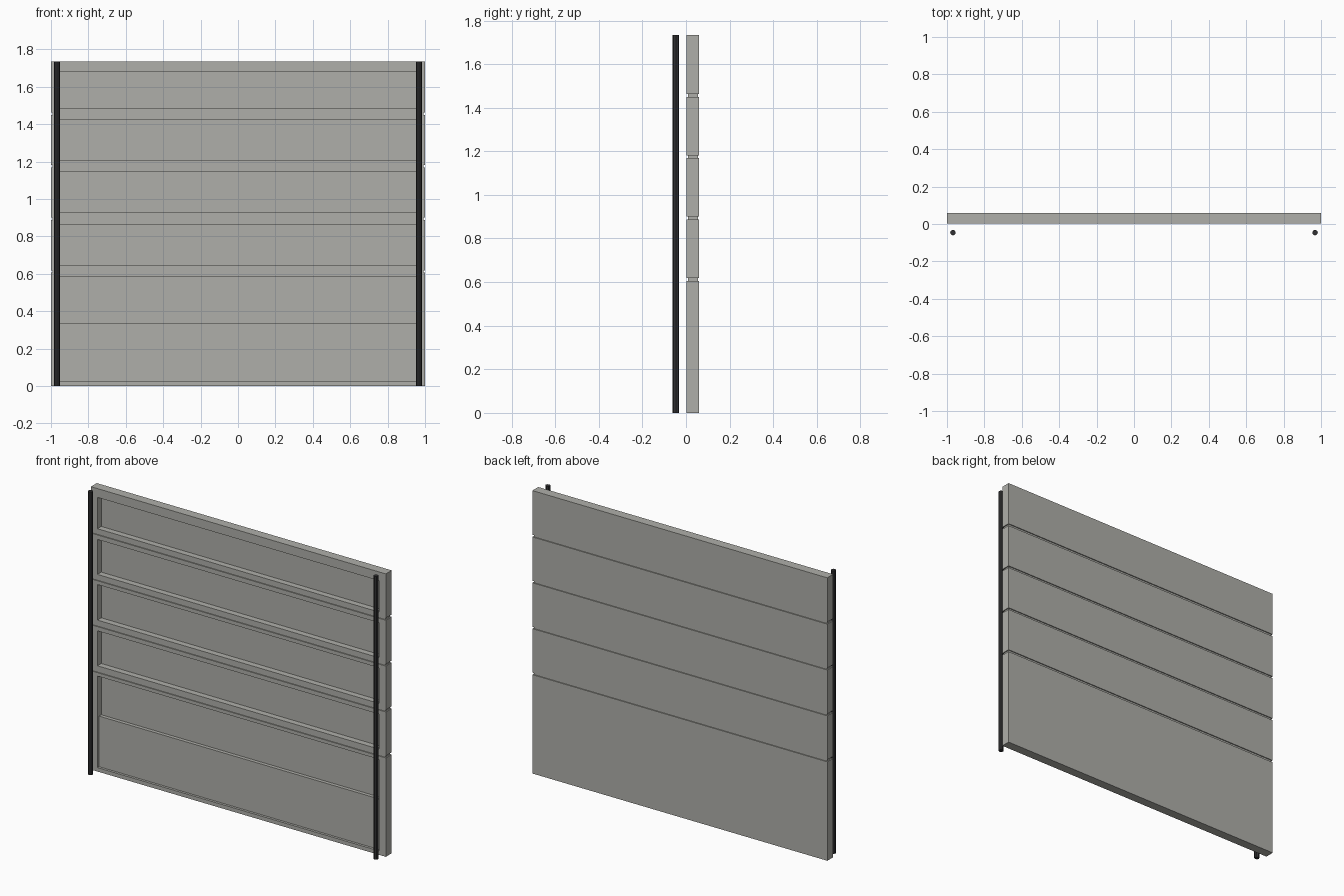
import bpy, bmesh

if "Cube" in bpy.data.objects:
    bpy.data.objects.remove(bpy.data.objects["Cube"])

FRONT, BACK = 0.003, 0.06      # door faces in y
HALF, INNER = 1.0, 0.955       # door half width, recess half width
DEEP, SHALLOW = 0.04, 0.018    # recess floor positions in y


def material(name, rgb):
    m = bpy.data.materials.new(name)
    m.diffuse_color = (*rgb, 1)
    m.use_nodes = True
    m.node_tree.nodes["Principled BSDF"].inputs["Base Color"].default_value = m.diffuse_color
    return m


grey = material("door_grey", (0.43, 0.43, 0.40))
dark = material("dark_metal", (0.03, 0.03, 0.032))


def finish(name, bm, mat):
    bmesh.ops.recalc_face_normals(bm, faces=bm.faces)
    me = bpy.data.meshes.new(name)
    bm.to_mesh(me)
    bm.free()
    ob = bpy.data.objects.new(name, me)
    bpy.context.collection.objects.link(ob)
    me.materials.append(mat)
    return ob


def panel(name, z0, z1, recess):
    """Slab from z0 to z1 whose front is hollowed along the (z, y) recess profile."""
    bm = bmesh.new()
    corners = [(-HALF, z0), (HALF, z0), (HALF, z1), (-HALF, z1)]
    f = [bm.verts.new((x, FRONT, z)) for x, z in corners]
    b = [bm.verts.new((x, BACK, z)) for x, z in corners]
    left = [bm.verts.new((-INNER, y, z)) for z, y in recess]
    right = [bm.verts.new((INNER, y, z)) for z, y in recess]
    inner = [left[0], right[0], right[-1], left[-1]]
    bm.faces.new(b)
    for i in range(4):
        j = (i + 1) % 4
        bm.faces.new((f[i], f[j], b[j], b[i]))
        bm.faces.new((f[i], f[j], inner[j], inner[i]))
    for i in range(len(recess) - 1):
        bm.faces.new((left[i], left[i + 1], right[i + 1], right[i]))
    bm.faces.new(left)
    bm.faces.new(right)
    return finish(name, bm, grey)


def simple(lo, hi):
    return [(lo, FRONT), (lo, DEEP), (hi, DEEP), (hi, FRONT)]


# Door sections, bottom one with a stepped recess
panel("bottom_panel", 0, 0.606,
      [(0.024, FRONT), (0.024, SHALLOW), (0.334, SHALLOW), (0.334, DEEP),
       (0.585, DEEP), (0.585, FRONT)])
sections = [(0.619, 0.888, 0.648, 0.862), (0.900, 1.169, 0.928, 1.146),
            (1.181, 1.450, 1.208, 1.422), (1.463, 1.734, 1.488, 1.68)]
for n, (z0, z1, lo, hi) in enumerate(sections, 1):
    panel(f"panel_{n}", z0, z1, simple(lo, hi))

# Joint strips set back inside the gaps
tops = [0.606] + [s[1] for s in sections[:-1]]
for n, (lo, s) in enumerate(zip(tops, sections), 1):
    bm = bmesh.new()
    bmesh.ops.create_cube(bm, size=1)
    for v in bm.verts:
        v.co = (v.co.x * 1.986, 0.0315 + v.co.y * 0.045,
                (lo + s[0]) / 2 + v.co.z * (s[0] - lo))
    finish(f"joint_strip_{n}", bm, grey)

# Upright guide rods
for side, x in (("left", -0.968), ("right", 0.968)):
    bm = bmesh.new()
    bmesh.ops.create_cone(bm, cap_ends=True, segments=8, radius1=0.015,
                          radius2=0.015, depth=1.734)
    bmesh.ops.translate(bm, verts=bm.verts, vec=(x, -0.046, 0.867))
    finish(f"guide_rod_{side}", bm, dark)
